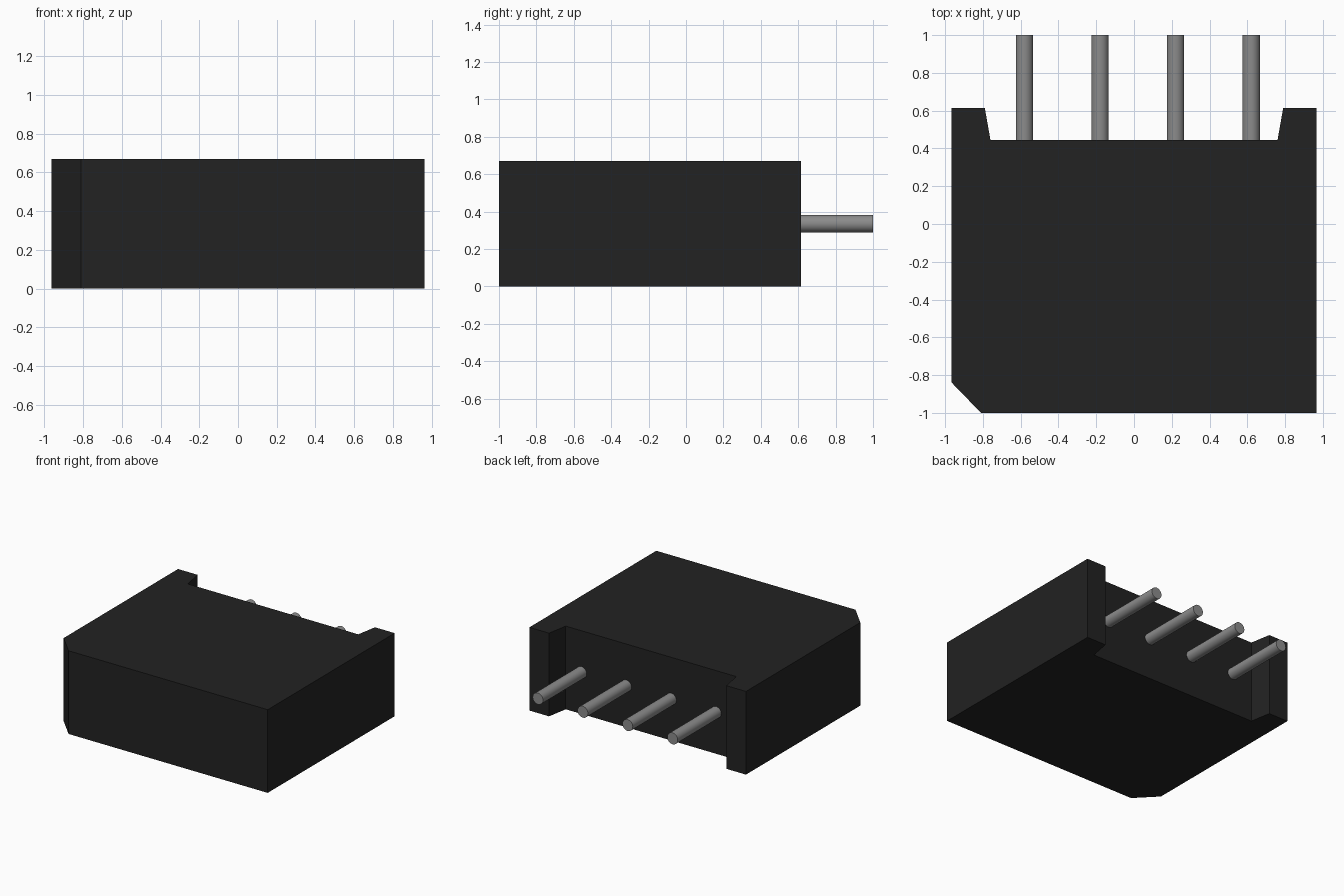
import bpy
import bmesh
import math

cube = bpy.data.objects.get("Cube")
if cube:
    bpy.data.objects.remove(cube)


def make_material(name, rgb):
    mat = bpy.data.materials.new(name)
    mat.use_nodes = True
    mat.diffuse_color = (*rgb, 1)
    mat.node_tree.nodes["Principled BSDF"].inputs["Base Color"].default_value = (*rgb, 1)
    return mat


black = make_material("black_plastic", (0.016, 0.016, 0.016))
grey = make_material("grey_metal", (0.26, 0.26, 0.26))

HEIGHT = 0.67
RECESS_Y = 0.445

# Housing: plan outline with a clipped front corner and a rear recess, extruded up
outline = [(-0.81, -1), (0.965, -1), (0.965, 0.615), (0.79, 0.615),
           (0.76, RECESS_Y), (-0.76, RECESS_Y), (-0.79, 0.615),
           (-0.965, 0.615), (-0.965, -0.84)]
bm = bmesh.new()
base = bm.faces.new([bm.verts.new((x, y, 0)) for x, y in outline])
extruded = bmesh.ops.extrude_face_region(bm, geom=[base], use_keep_orig=True)
top_verts = [v for v in extruded["geom"] if isinstance(v, bmesh.types.BMVert)]
bmesh.ops.translate(bm, verts=top_verts, vec=(0, 0, HEIGHT))
bmesh.ops.recalc_face_normals(bm, faces=bm.faces)
mesh = bpy.data.meshes.new("housing")
bm.to_mesh(mesh)
bm.free()
mesh.materials.append(black)
housing = bpy.data.objects.new("housing", mesh)
bpy.context.collection.objects.link(housing)

# Pins: a row of four round contacts standing out of the recess
for i in range(4):
    bpy.ops.mesh.primitive_cylinder_add(
        vertices=32, radius=0.046, depth=1 - RECESS_Y,
        location=(-0.58 + 0.4 * i, (1 + RECESS_Y) / 2, HEIGHT / 2),
        rotation=(math.pi / 2, 0, 0))
    pin = bpy.context.object
    pin.name = f"pin_{i + 1}"
    pin.data.materials.append(grey)
    bpy.ops.object.shade_smooth_by_angle()
